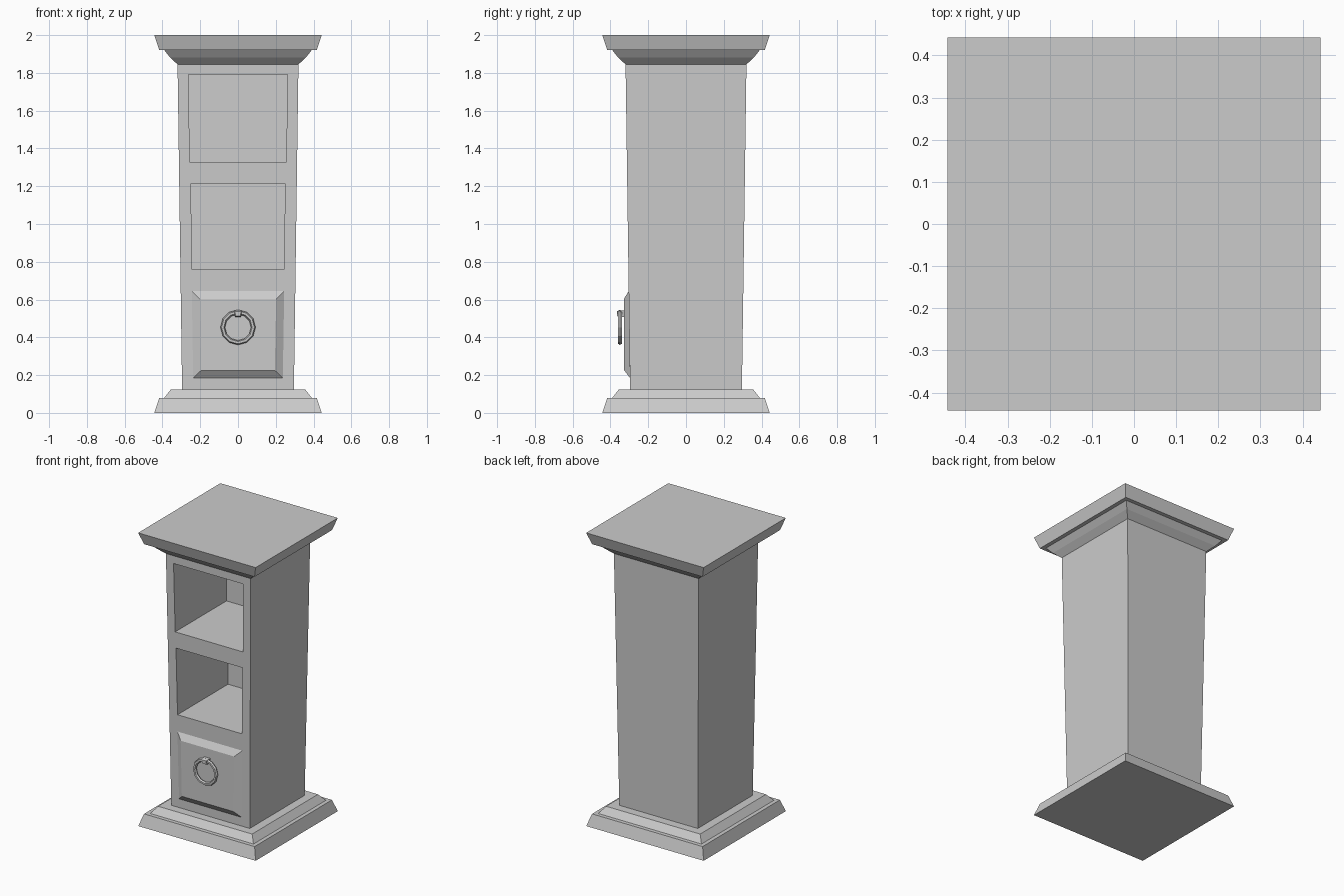
import bpy, bmesh
from math import pi

if "Cube" in bpy.data.objects:
    bpy.data.objects.remove(bpy.data.objects["Cube"])


def loft(name, rings):
    """Skin a list of four-point rings into a closed solid."""
    bm = bmesh.new()
    vs = [[bm.verts.new(p) for p in r] for r in rings]
    for a, b in zip(vs, vs[1:]):
        for i in range(4):
            j = (i + 1) % 4
            bm.faces.new((a[i], a[j], b[j], b[i]))
    bm.faces.new(vs[0])
    bm.faces.new(vs[-1])
    bmesh.ops.recalc_face_normals(bm, faces=bm.faces)
    me = bpy.data.meshes.new(name)
    bm.to_mesh(me)
    bm.free()
    ob = bpy.data.objects.new(name, me)
    bpy.context.collection.objects.link(ob)
    return ob


def level(z, hx, y0, y1):
    return [(-hx, y0, z), (hx, y0, z), (hx, y1, z), (-hx, y1, z)]


def square_stack(name, profile):
    return loft(name, [level(z, h, -h, h) for h, z in profile])


# Stepped base, tapered shaft and cornice
square_stack("base", [(.443, 0), (.417, .08), (.39, .08), (.355, .125), (.29, .125)])
shaft = square_stack("shaft", [(.296, .125), (.32, 1.845)])
square_stack("cornice", [(.32, 1.845), (.36, 1.882), (.39, 1.92), (.417, 1.92), (.443, 2.0)])

# Two open niches cut into the front of the shaft
niches = [(.76, .243, 1.215, .25), (1.325, .255, 1.792, .263)]
for z0, h0, z1, h1 in niches:
    cutter = loft("niche_cutter", [level(z0, h0, -.5, .24), level(z1, h1, -.5, .245)])
    cutter.hide_render = True
    mod = shaft.modifiers.new("niche", 'BOOLEAN')
    mod.operation = 'DIFFERENCE'
    mod.solver = 'EXACT'
    mod.object = cutter
    bpy.context.view_layer.objects.active = shaft
    bpy.ops.object.modifier_apply(modifier=mod.name)
    bpy.data.objects.remove(cutter)


# Drawer front with bevelled border
def panel(hb, zb, yb, ht, zt, yt):
    return [(-hb, yb, zb), (hb, yb, zb), (ht, yt, zt), (-ht, yt, zt)]


loft("drawer_front", [
    panel(.237, .185, -.285, .245, .645, -.285),
    panel(.237, .185, -.297, .245, .645, -.303),
    panel(.195, .225, -.327, .202, .603, -.329)])

# Ring pull
bpy.ops.mesh.primitive_torus_add(
    major_segments=12, minor_segments=6, major_radius=.081, minor_radius=.012,
    location=(0, -.35, .453), rotation=(pi / 2, 0, 0))
bpy.context.object.name = "ring_pull"

# Stud holding the ring
loft("ring_stud", [
    panel(.016, .508, -.32, .022, .542, -.32),
    panel(.016, .508, -.358, .022, .542, -.358),
    panel(.012, .513, -.366, .017, .537, -.366)])
